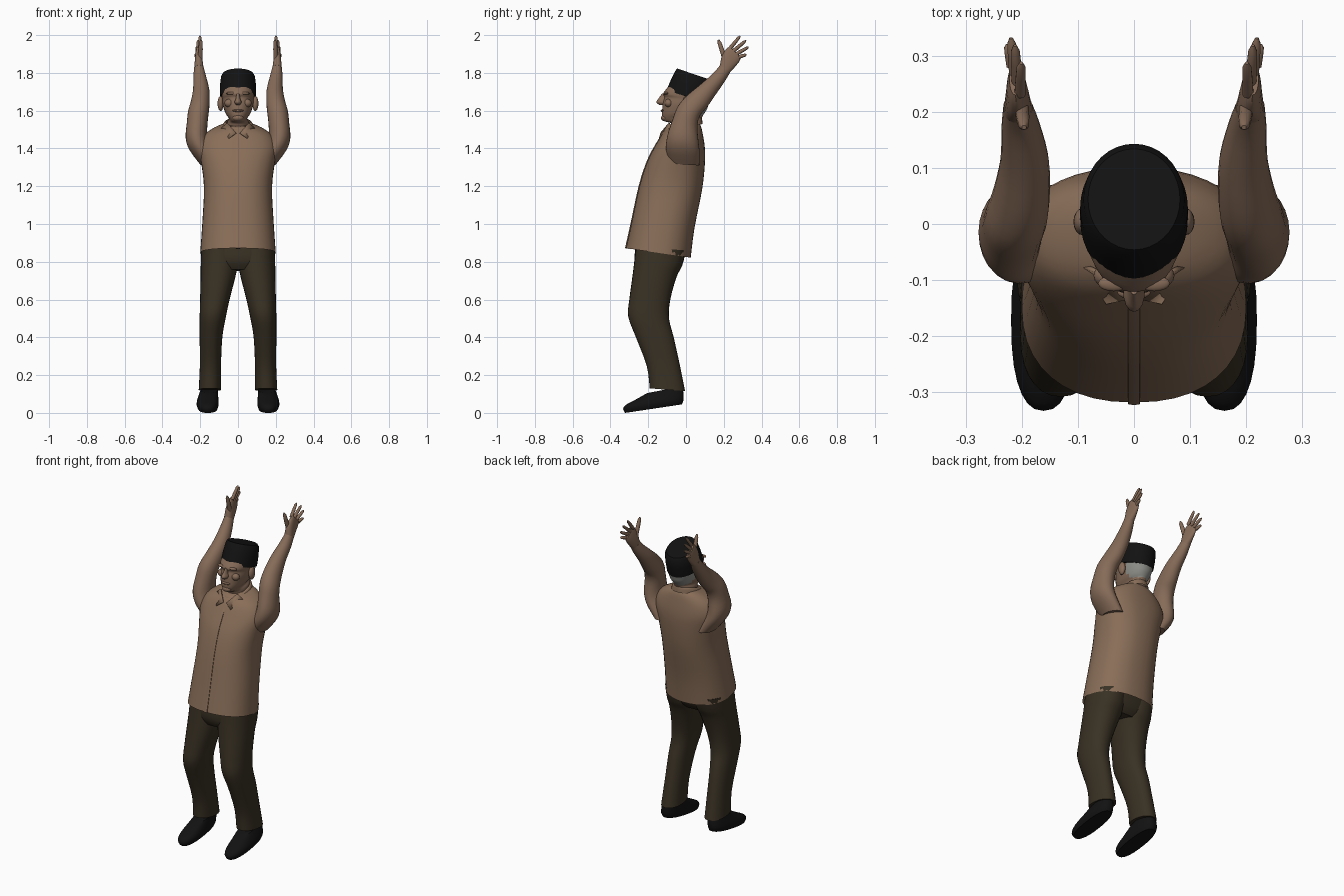
import bpy, bmesh, math
from mathutils import Vector


def material(name, rgb):
    m = bpy.data.materials.new(name)
    m.diffuse_color = (*rgb, 1)
    return m


SHIRT = material("tan shirt", (0.25, 0.155, 0.098))
SKIN = material("brown skin", (0.24, 0.148, 0.098))
TROUSERS = material("dark brown trousers", (0.040, 0.030, 0.017))
BLACK = material("black", (0.006, 0.006, 0.006))
HAIR = material("grey hair", (0.27, 0.27, 0.25))


def finish(name, bm, mat, angle=40):
    bmesh.ops.recalc_face_normals(bm, faces=bm.faces[:])
    me = bpy.data.meshes.new(name)
    bm.to_mesh(me)
    bm.free()
    ob = bpy.data.objects.new(name, me)
    bpy.context.collection.objects.link(ob)
    me.materials.append(mat)
    bpy.ops.object.select_all(action='DESELECT')
    ob.select_set(True)
    bpy.context.view_layer.objects.active = ob
    bpy.ops.object.shade_smooth_by_angle(angle=math.radians(angle))
    return ob


def smooth_rows(rows, sub):
    """Catmull-Rom interpolation between the given rings."""
    out = []
    for i in range(len(rows) - 1):
        p0, p1 = rows[max(i - 1, 0)], rows[i]
        p2, p3 = rows[i + 1], rows[min(i + 2, len(rows) - 1)]
        for k in range(sub):
            t = k / sub
            out.append([0.5 * (2 * b + (c - a) * t + (2 * a - 5 * b + 4 * c - d) * t * t
                               + (3 * b - a - 3 * c + d) * t ** 3)
                        for a, b, c, d in zip(p0, p1, p2, p3)])
    return out + [list(rows[-1])]


def loft(name, rows, mat, side=1, n=28, power=2.0, sub=3, caps=(True, True), angle=40):
    """Each row: centre x, half width, front y, front z, back y, back z."""
    bm = bmesh.new()
    rings = []
    for cx, rx, yf, zf, yb, zb in smooth_rows(rows, sub):
        ring = []
        for k in range(n):
            a = 2 * math.pi * k / n
            c, s = [math.copysign(abs(v) ** (2 / power), v) for v in (math.cos(a), math.sin(a))]
            ring.append(bm.verts.new((side * (cx + rx * s),
                                      (yf + yb) / 2 + c * (yf - yb) / 2,
                                      (zf + zb) / 2 + c * (zf - zb) / 2)))
        rings.append(ring)
    for r, q in zip(rings, rings[1:]):
        for k in range(n):
            bm.faces.new((r[k], r[(k + 1) % n], q[(k + 1) % n], q[k]))
    if caps[0]:
        bm.faces.new(rings[0])
    if caps[1]:
        bm.faces.new(rings[-1])
    return finish(name, bm, mat, angle)


def ball(name, loc, scale, mat):
    bm = bmesh.new()
    bmesh.ops.create_uvsphere(bm, u_segments=16, v_segments=10, radius=1)
    for v in bm.verts:
        v.co = Vector(a * b + c for a, b, c in zip(v.co, scale, loc))
    return finish(name, bm, mat)


def finger(name, p, q, r, side):
    """Tapered round digit from p to q, points as x, y, z."""
    p, q = Vector(p), Vector(q)
    d = (q - p).normalized()
    ny, nz = -d.z, d.y
    rows = []
    for t, k in ((0, 1.1), (0.5, 1), (0.85, 0.85), (1, 0.35)):
        c = p.lerp(q, t)
        w = r * k
        rows.append((c.x, w, c.y + ny * w, c.z + nz * w, c.y - ny * w, c.z - nz * w))
    loft(name, rows, SKIN, side, n=10, sub=1, angle=60)


# Shirt body with open hem
loft("shirt", [
    (0, .200, -.318, .872, .025, .822), (0, .190, -.290, 1.00, .045, .98),
    (0, .180, -.247, 1.20, .085, 1.18), (0, .195, -.205, 1.33, .100, 1.32),
    (0, .207, -.165, 1.41, .100, 1.40), (0, .180, -.132, 1.47, .090, 1.47),
    (0, .125, -.108, 1.50, .078, 1.52), (0, .068, -.090, 1.515, .06, 1.545),
], SHIRT, n=40, power=2.3, caps=(False, True))

# Button strip down the front
loft("placket", [
    (0, .012, -.323, .872, -.30, .868), (0, .012, -.294, 1.00, -.27, 1.0),
    (0, .012, -.251, 1.20, -.23, 1.20), (0, .012, -.209, 1.33, -.19, 1.33),
    (0, .012, -.169, 1.41, -.15, 1.41), (0, .012, -.138, 1.46, -.12, 1.46),
], SHIRT, n=8, power=4)

# Collar band and folded points
loft("collar", [(0, .088, -.118, 1.475, .088, 1.53), (0, .076, -.105, 1.505, .084, 1.56),
                (0, .064, -.090, 1.515, .078, 1.565)], SHIRT, caps=(False, False))
for s in (1, -1):
    bm = bmesh.new()
    bm.faces.new([bm.verts.new((s * x, y, z)) for x, y, z in
                  ((.010, -.132, 1.482), (.048, -.140, 1.452), (.088, -.075, 1.505), (.056, -.088, 1.535))])
    flap = finish("collar_point", bm, SHIRT)
    mod = flap.modifiers.new("thickness", 'SOLIDIFY')
    mod.thickness, mod.offset = .008, 0

# Trousers: hips and two legs with bent knees
loft("hips", [(0, .150, -.25, .76, -.06, .75), (0, .188, -.272, .81, -.025, .79),
              (0, .188, -.265, .90, .005, .88)], TROUSERS, power=2.4)
for s in (1, -1):
    loft("trouser_leg", [
        (.098, .097, -.265, .88, .000, .86), (.099, .098, -.274, .80, -.020, .78),
        (.106, .092, -.284, .72, -.050, .72), (.1225, .078, -.300, .60, -.083, .60),
        (.134, .069, -.306, .51, -.090, .50), (.143, .060, -.265, .40, -.065, .40),
        (.146, .056, -.208, .25, -.032, .25), (.149, .059, -.192, .13, -.005, .115),
    ], TROUSERS, s, power=2.2)
    # Shoe
    loft("shoe", [
        (.160, .050, -.322, .000, -.022, .045), (.161, .058, -.333, .020, -.014, .065),
        (.160, .057, -.320, .042, -.012, .085), (.157, .052, -.275, .066, -.014, .11),
        (.152, .045, -.205, .105, -.020, .14),
    ], BLACK, s, power=2.4, sub=2)

# Raised arms, running on into the palms, then fingers
for s in (1, -1):
    loft("arm", [
        (.150, .050, -.090, 1.32, .070, 1.31), (.198, .058, -.106, 1.40, .072, 1.38),
        (.220, .057, -.098, 1.47, .066, 1.44), (.216, .055, -.072, 1.55, .060, 1.52),
        (.209, .055, -.045, 1.62, .075, 1.575), (.200, .050, .000, 1.675, .112, 1.62),
        (.195, .043, .072, 1.735, .157, 1.685), (.202, .034, .146, 1.80, .204, 1.753),
        (.207, .026, .183, 1.845, .234, 1.803),
    ], SKIN, s, n=24)
    loft("palm", [
        (.207, .025, .180, 1.842, .231, 1.80), (.208, .021, .190, 1.890, .258, 1.83),
        (.210, .016, .212, 1.925, .282, 1.86), (.211, .011, .230, 1.940, .292, 1.882),
    ], SKIN, s, n=20, power=2.3)
    tips = ((.201, .287, 1.996), (.212, .318, 1.972), (.219, .331, 1.937), (.225, .320, 1.897))
    for i, tip in enumerate(tips):
        t = i / 3
        finger("finger", (.203 + .014 * t, .232 + .048 * t, 1.928 - .044 * t), tip, .0095, s)
    finger("thumb", (.200, .205, 1.875), (.196, .172, 1.975), .012, s)

# Head and neck, tipped back; hair on the back of the skull
head = loft("head", [
    (0, .058, -.080, 1.470, .060, 1.510), (0, .056, -.074, 1.530, .080, 1.555),
    (0, .048, -.118, 1.545, .090, 1.575), (0, .064, -.127, 1.575, .100, 1.590),
    (0, .074, -.126, 1.605, .112, 1.610), (0, .081, -.123, 1.640, .118, 1.630),
    (0, .083, -.114, 1.672, .123, 1.645), (0, .085, -.121, 1.690, .124, 1.660),
    (0, .087, -.100, 1.720, .120, 1.680), (0, .070, -.050, 1.780, .100, 1.730),
], SKIN, n=36, power=2.2, angle=60)
head.data.materials.append(HAIR)
for f in head.data.polygons:
    if f.center.y > .025 and f.center.z > 1.575 + .25 * max(0, .06 - f.center.y):
        f.material_index = 1

loft("nose", [(0, .008, -.126, 1.692, -.09, 1.685), (0, .012, -.143, 1.668, -.09, 1.66),
              (0, .019, -.157, 1.645, -.09, 1.645), (0, .012, -.140, 1.630, -.09, 1.632)],
     SKIN, n=14, angle=60)
ball("mouth", (0, -.122, 1.600), (.030, .012, .007), SKIN)
ball("chin", (0, -.112, 1.562), (.030, .020, .018), SKIN)
for s in (1, -1):
    ball("brow", (s * .036, -.106, 1.692), (.028, .014, .008), SKIN)
    ball("cheek", (s * .046, -.092, 1.640), (.026, .022, .022), SKIN)
    ball("ear", (s * .092, .004, 1.638), (.016, .024, .040), SKIN)

# Flat-topped cap, tipped back
loft("cap", [(0, .096, -.104, 1.708, .122, 1.638), (0, .096, -.079, 1.765, .136, 1.695),
             (0, .090, -.056, 1.812, .143, 1.746), (0, .082, -.046, 1.823, .134, 1.762)],
     BLACK, n=36, sub=1)
